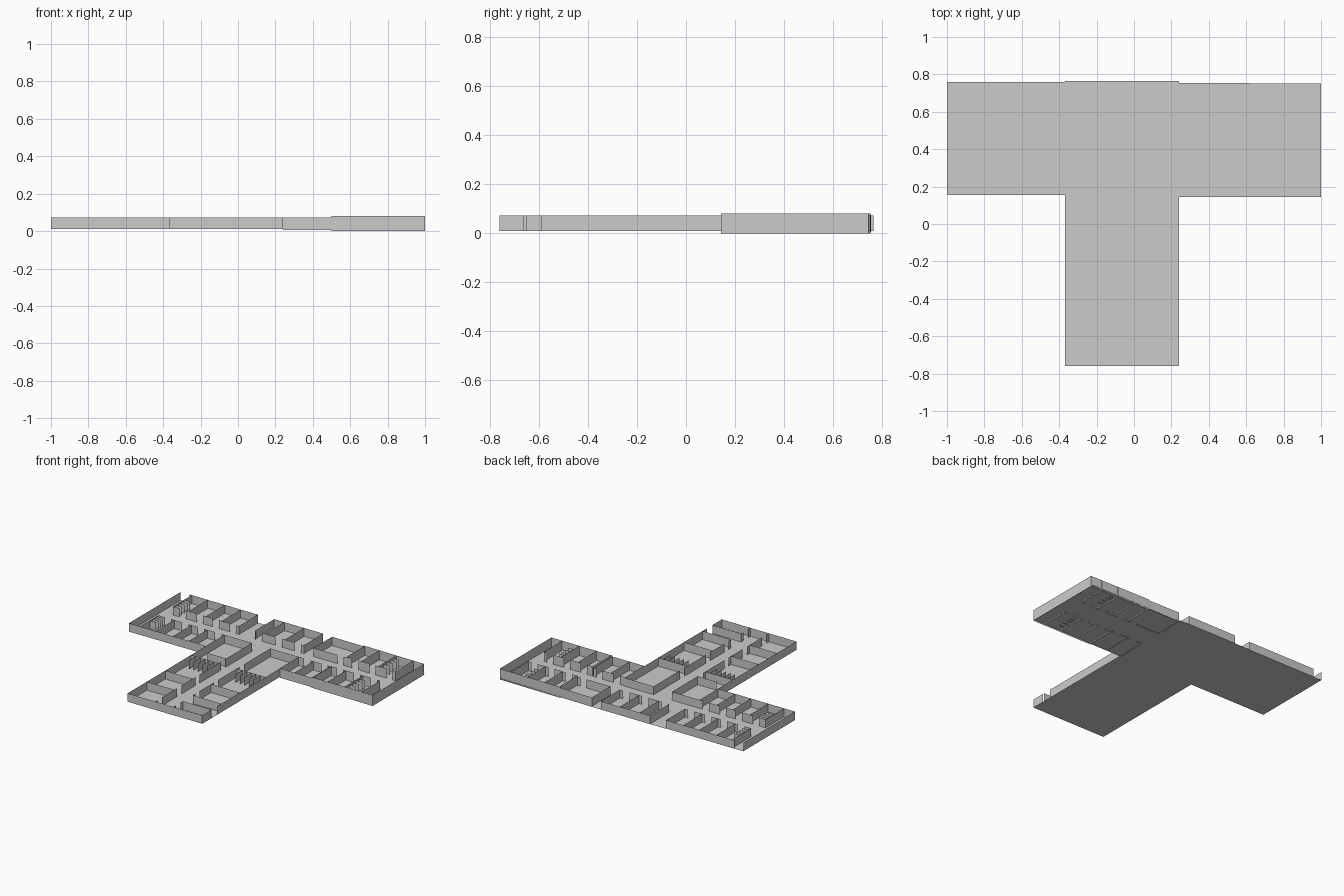
import bpy, bmesh

if "Cube" in bpy.data.objects:
    bpy.data.objects.remove(bpy.data.objects["Cube"])

Z0, Z1 = 0.01, 0.072      # wall foot and top
DOOR = 0.05


def finish(name, bm):
    mesh = bpy.data.meshes.new(name)
    bm.to_mesh(mesh)
    bm.free()
    bpy.context.collection.objects.link(bpy.data.objects.new(name, mesh))


def panel(bm, p, q, z0=Z0, z1=Z1):
    """One thin upright wall sheet from p to q."""
    bm.faces.new([bm.verts.new(c) for c in
                  ((*p, z0), (*q, z0), (*q, z1), (*p, z1))])


def walls(name, segs, z0=Z0, z1=Z1):
    bm = bmesh.new()
    for x0, y0, x1, y1 in segs:
        panel(bm, (x0, y0), (x1, y1), z0, z1)
    finish(name, bm)


def room_row(xs, y_out, y_in, open_bays=()):
    """Partitions at xs plus a corridor wall with one doorway per room."""
    segs = [(x, y_out, x, y_in) for x in xs]
    for i, (a, b) in enumerate(zip(xs, xs[1:])):
        if i not in open_bays:
            m = b - 0.025
            segs += [(a, y_in, m - DOOR, y_in), (m, y_in, b, y_in)]
    return segs


# T-shaped floor sheet
bm = bmesh.new()
outline = [(-1, .155), (-.37, .155), (-.37, -.76), (.24, -.76), (.24, .145), (1, .145),
           (1, .75), (.24, .755), (.24, .765), (-.37, .765), (-.37, .76), (-1, .76)]
bm.faces.new([bm.verts.new((x, y, Z0)) for x, y in outline])
finish("floor", bm)

# Outer walls with exits at the back and in the stem
walls("outer_wall_left", [(-1, .155, -1, .76), (-1, .155, -.37, .155),
                          (-.93, .76, -.37, .76)])
walls("outer_wall_centre", [(-.37, .155, -.37, -.76), (-.37, -.76, .24, -.76),
                            (.24, -.76, .24, -.66), (.24, -.59, .24, .145),
                            (-.24, .765, .16, .765)])
walls("outer_wall_right_near", [(.24, .145, .5, .145), (.24, .755, .5, .752)], .005, .074)
walls("outer_wall_right_far", [(.5, .145, 1, .143), (.5, .752, 1, .745),
                               (1, .143, 1, .745)], 0, .08)

# Rooms along the cross wing
left_x = [-.91, -.78, -.64, -.51, -.37]
walls("left_back_rooms", room_row(left_x, .76, .54))
walls("left_front_rooms", room_row(left_x, .155, .37))
walls("centre_back_rooms", room_row([-.24, -.155, .005, .16], .765, .54))
walls("right_back_rooms_near", room_row([.24, .51], .752, .54), .005, .074)
walls("right_front_rooms_near", room_row([.24, .36, .5], .145, .365), .005, .074)
right_x = [.51, .63, .77, .91]
walls("right_back_rooms_far", room_row(right_x, .75, .54), 0, .08)
walls("right_front_rooms_far", room_row(right_x, .145, .36), 0, .08)

# Rooms along both sides of the stem corridor
stem = []
for outer, inner, rows in ((-.37, -.145, (.37, -.02, -.32, -.535, -.76)),
                           (.24, .005, (.37, -.02, -.32, -.535, -.65, -.76))):
    for i, y in enumerate(rows[:-1]):
        stem.append((outer, y, inner, y))
        if (inner, i) != (.005, 3):      # side exit passage stays open
            m = rows[i + 1] + .03
            stem += [(inner, y, inner, m + DOOR), (inner, m, inner, rows[i + 1])]
stem += [(-.37, .155, -.37, .37), (.24, .145, .24, .365), (-.3, .07, -.145, .07)]
walls("stem_rooms", stem)

# Washroom stall dividers
stalls = []
for ys in ((.57, .605, .64, .67), (.27, .3, .325, .35)):
    stalls += [(-.91, y, -.86, y) for y in ys]
for x0 in (-.33, .05):
    stalls += [(x0 + i * .037, -.02, x0 + i * .037, -.1) for i in range(5)]
walls("stalls_left_and_stem", stalls)
walls("stalls_right", [(.77, y, .82, y) for y in (.6, .64, .68, .71, .2, .24, .28, .31)],
      .005, .074)
